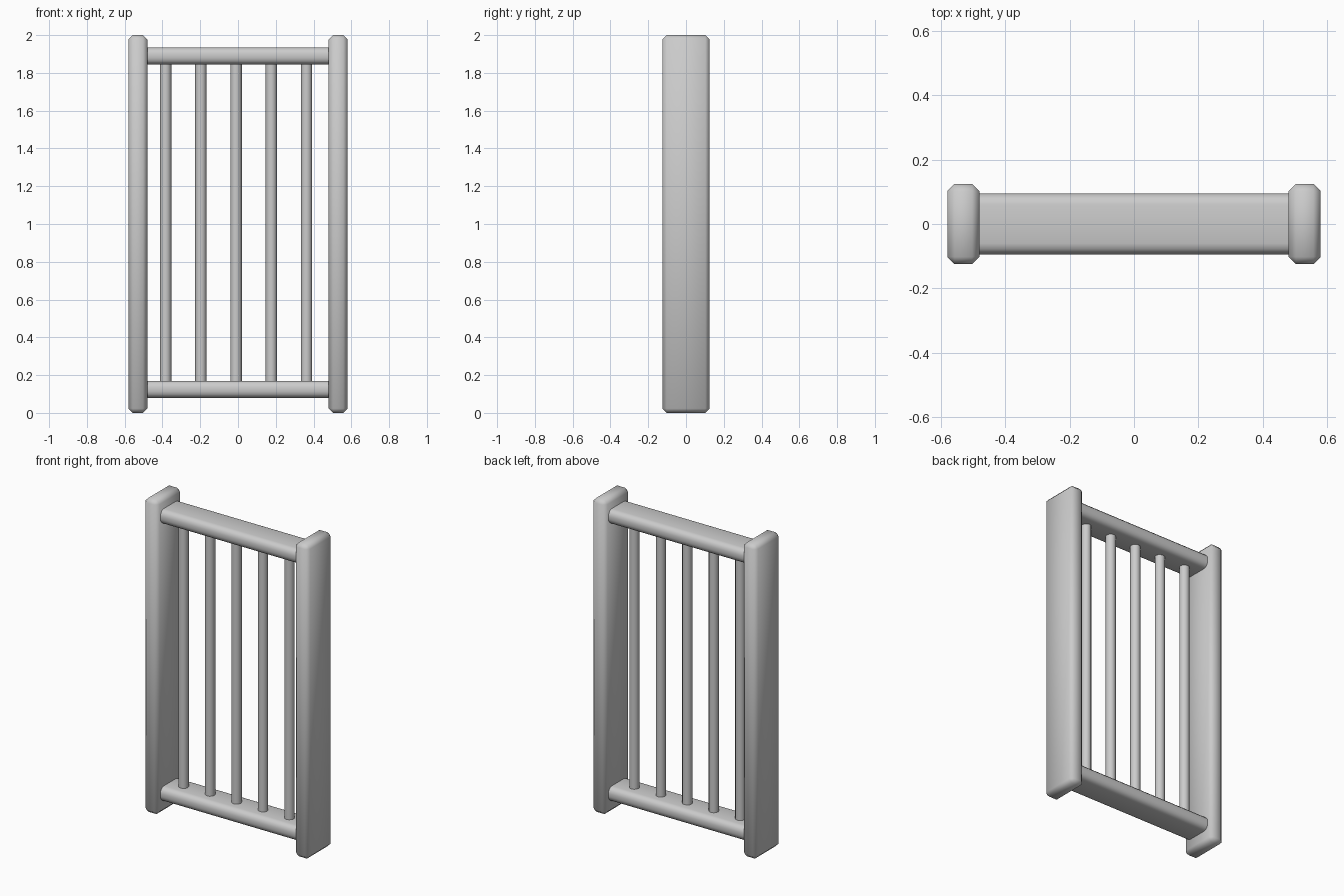
import bpy, bmesh, math

if "Cube" in bpy.data.objects:
    bpy.data.objects.remove(bpy.data.objects["Cube"])


def add_mesh(name, bm, angle=60):
    bmesh.ops.recalc_face_normals(bm, faces=bm.faces)
    mesh = bpy.data.meshes.new(name)
    bm.to_mesh(mesh)
    bm.free()
    obj = bpy.data.objects.new(name, mesh)
    bpy.context.collection.objects.link(obj)
    bpy.ops.object.select_all(action='DESELECT')
    obj.select_set(True)
    bpy.context.view_layer.objects.active = obj
    bpy.ops.object.shade_smooth_by_angle(angle=math.radians(angle))
    return obj


def post(name, x):
    # tall plank with chamfered edges
    bm = bmesh.new()
    bmesh.ops.create_cube(bm, size=1)
    bmesh.ops.scale(bm, vec=(0.10, 0.25, 2.0), verts=bm.verts)
    bmesh.ops.translate(bm, vec=(x, 0, 1), verts=bm.verts)
    bmesh.ops.bevel(bm, geom=bm.edges[:], offset=0.023, offset_type='OFFSET',
                    segments=1, affect='EDGES')
    add_mesh(name, bm)


def rail(name, z):
    # horizontal beam with rounded-rectangle cross-section
    bm = bmesh.new()
    bmesh.ops.create_cube(bm, size=1)
    bmesh.ops.scale(bm, vec=(0.98, 0.19, 0.09), verts=bm.verts)
    bmesh.ops.translate(bm, vec=(0, 0, z), verts=bm.verts)
    long_edges = [e for e in bm.edges if abs(e.verts[0].co.x - e.verts[1].co.x) > 0.5]
    bmesh.ops.bevel(bm, geom=long_edges, offset=0.035, offset_type='OFFSET',
                    segments=3, profile=0.5, affect='EDGES')
    add_mesh(name, bm)


def bar(name, x):
    # thin upright round bar
    bm = bmesh.new()
    bmesh.ops.create_cone(bm, cap_ends=True, segments=12, radius1=0.03,
                          radius2=0.03, depth=1.72)
    bmesh.ops.translate(bm, vec=(x, 0, 1.005), verts=bm.verts)
    add_mesh(name, bm)


# Side posts
post("left_post", -0.53)
post("right_post", 0.53)

# Cross rails
rail("bottom_rail", 0.125)
rail("top_rail", 1.89)

# Upright bars, evenly spaced
for i in range(5):
    bar(f"bar_{i + 1}", -0.383 + i * 0.1865)
